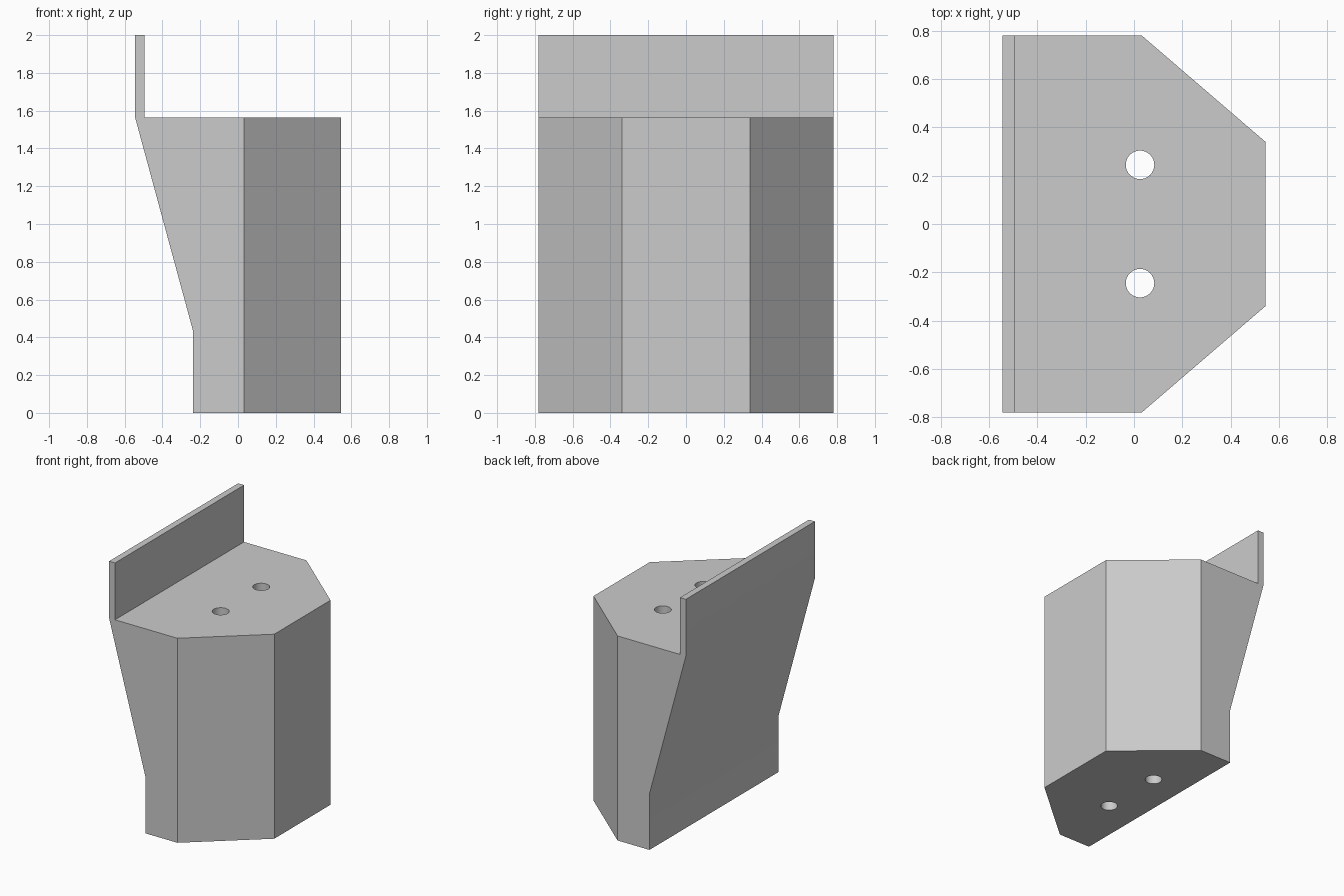
import bpy
import bmesh
from math import radians
from mathutils import Vector

default = bpy.data.objects.get("Cube")
if default:
    bpy.data.objects.remove(default, do_unlink=True)

HALF_DEPTH = 0.78
RIGHT, LEFT = -0.545, 0.545
SHELF = 1.565

grey = bpy.data.materials.new("light grey")
grey.use_nodes = True
colour = (0.6, 0.6, 0.6, 1)
grey.diffuse_color = colour
grey.node_tree.nodes["Principled BSDF"].inputs["Base Color"].default_value = colour

# Side profile (x, z): block with sloped back and thin upright lip
profile = [(-0.237, 0), (LEFT, 0), (LEFT, SHELF), (-0.495, SHELF),
           (-0.495, 2), (RIGHT, 2), (RIGHT, SHELF), (-0.237, 0.43)]
bm = bmesh.new()
face = bm.faces.new([bm.verts.new((x, -HALF_DEPTH, z)) for x, z in profile])
ext = bmesh.ops.extrude_face_region(bm, geom=[face])
bmesh.ops.translate(bm, vec=(0, 2 * HALF_DEPTH, 0),
                    verts=[v for v in ext["geom"] if isinstance(v, bmesh.types.BMVert)])

# Slice off the two vertical corners and cap the cuts
for side in (-1, 1):
    start, end = Vector((0.033, side * HALF_DEPTH, 0)), Vector((LEFT, side * 0.34, 0))
    along = end - start
    normal = Vector((abs(along.y), side * along.x, 0)).normalized()
    cut = bmesh.ops.bisect_plane(bm, geom=bm.verts[:] + bm.edges[:] + bm.faces[:],
                                 dist=1e-5, plane_co=start, plane_no=normal,
                                 clear_outer=True)
    rim = [e for e in cut["geom_cut"] if isinstance(e, bmesh.types.BMEdge)]
    bmesh.ops.holes_fill(bm, edges=rim, sides=0)
bmesh.ops.recalc_face_normals(bm, faces=bm.faces)

mesh = bpy.data.meshes.new("bracket_block")
bm.to_mesh(mesh)
bm.free()
mesh.materials.append(grey)
block = bpy.data.objects.new("bracket_block", mesh)
bpy.context.collection.objects.link(block)

# Two bolt holes straight through the block
cutters = []
for y in (-0.245, 0.245):
    bpy.ops.mesh.primitive_cylinder_add(vertices=48, radius=0.059, depth=2.4,
                                        location=(0.025, y, 0.8))
    cutter = bpy.context.object
    cutter.name = "hole_cutter"
    cutter.hide_render = True
    cutter.data.materials.append(grey)
    cutters.append(cutter)
    mod = block.modifiers.new("bolt_hole", "BOOLEAN")
    mod.operation, mod.solver, mod.object = "DIFFERENCE", "EXACT", cutter

bpy.ops.object.select_all(action="DESELECT")
block.select_set(True)
bpy.context.view_layer.objects.active = block
for name in [m.name for m in block.modifiers]:
    bpy.ops.object.modifier_apply(modifier=name)
for cutter in cutters:
    bpy.data.objects.remove(cutter, do_unlink=True)
bpy.ops.object.shade_smooth_by_angle(angle=radians(25))
